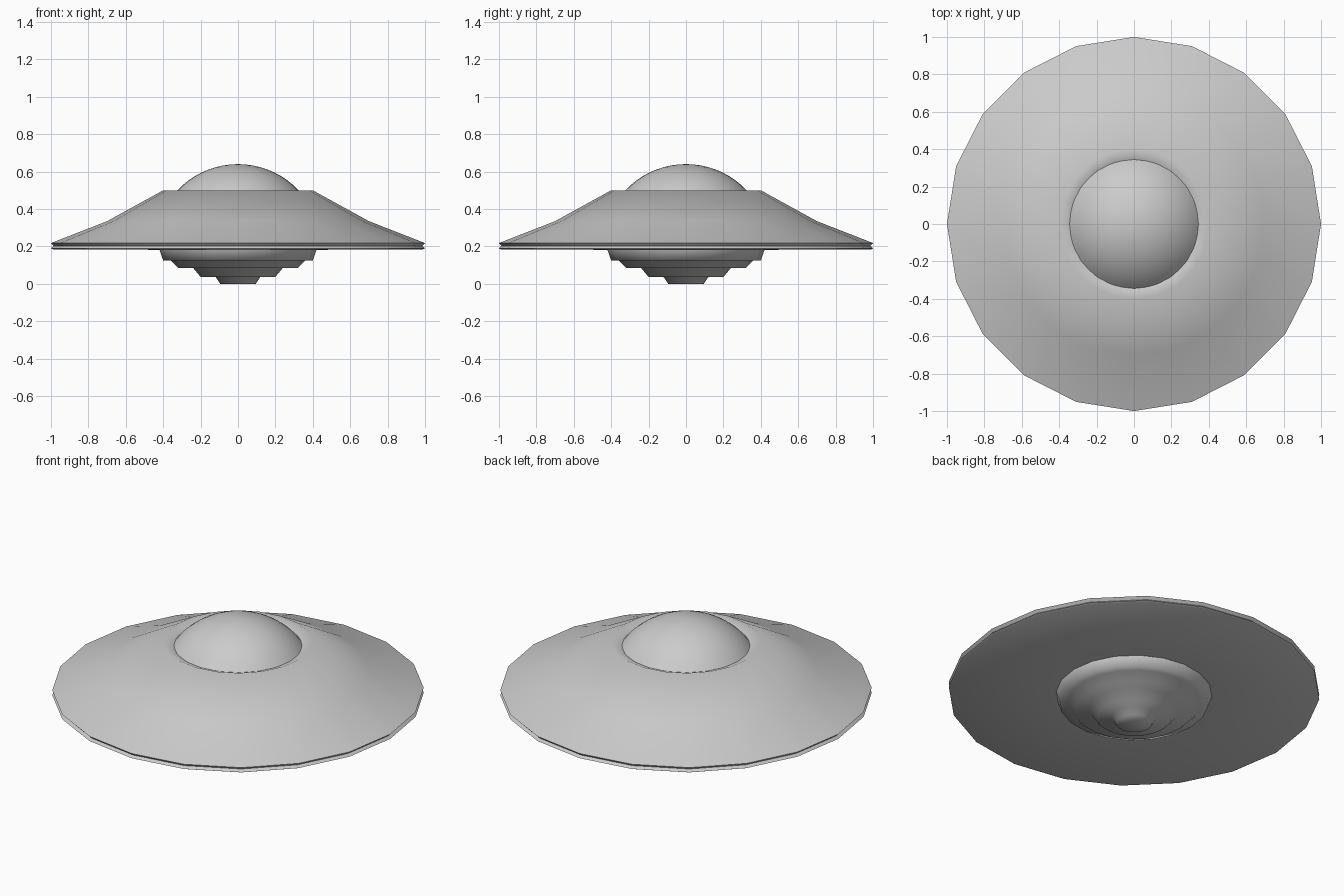
import bpy, bmesh
from math import sin, cos, pi, sqrt, radians

if "Cube" in bpy.data.objects:
    bpy.data.objects.remove(bpy.data.objects["Cube"])


def lathe(name, profile, sides, smooth_angle):
    """Revolve an (r, z) profile about z; r = 0 makes a pole."""
    bm = bmesh.new()
    rings = []
    for r, z in profile:
        if r == 0:
            rings.append([bm.verts.new((0, 0, z))] * sides)
        else:
            rings.append([bm.verts.new((r * cos(2 * pi * i / sides),
                                        r * sin(2 * pi * i / sides), z))
                          for i in range(sides)])
    for a, b in zip(rings, rings[1:]):
        for i in range(sides):
            j = (i + 1) % sides
            bm.faces.new(list(dict.fromkeys((a[i], a[j], b[j], b[i]))))
    bmesh.ops.recalc_face_normals(bm, faces=bm.faces)
    mesh = bpy.data.meshes.new(name)
    bm.to_mesh(mesh)
    bm.free()
    obj = bpy.data.objects.new(name, mesh)
    bpy.context.collection.objects.link(obj)
    bpy.ops.object.select_all(action='DESELECT')
    obj.select_set(True)
    bpy.context.view_layer.objects.active = obj
    bpy.ops.object.shade_smooth_by_angle(angle=radians(smooth_angle))
    return obj


# Saucer body: flat underside, notched rim, sloping top, recessed dome seat
lathe("saucer_body", [
    (0.42, 0.182), (0.99, 0.185), (1.0, 0.19), (0.985, 0.203), (1.0, 0.218),
    (0.70, 0.335), (0.40, 0.50), (0.34, 0.475)], 20, 60)

# Stepped lower hull
lathe("stepped_underside", [
    (0, 0), (0.095, 0), (0.12, 0.037), (0.20, 0.037), (0.24, 0.085),
    (0.32, 0.085), (0.36, 0.125), (0.40, 0.125), (0.42, 0.182)], 20, 100)

# Dome: a cap of a larger sphere, seated just below the top ridge
R, top, base = 0.447, 0.64, 0.47
zc = top - R
arc_end = pi / 2 - (base - zc) / R
dome = [(0 if i == 0 else R * sin(1.0 * i / 10 * 0.9), zc + R * cos(1.0 * i / 10 * 0.9))
        for i in range(11)]
lathe("dome", dome, 32, 60)
